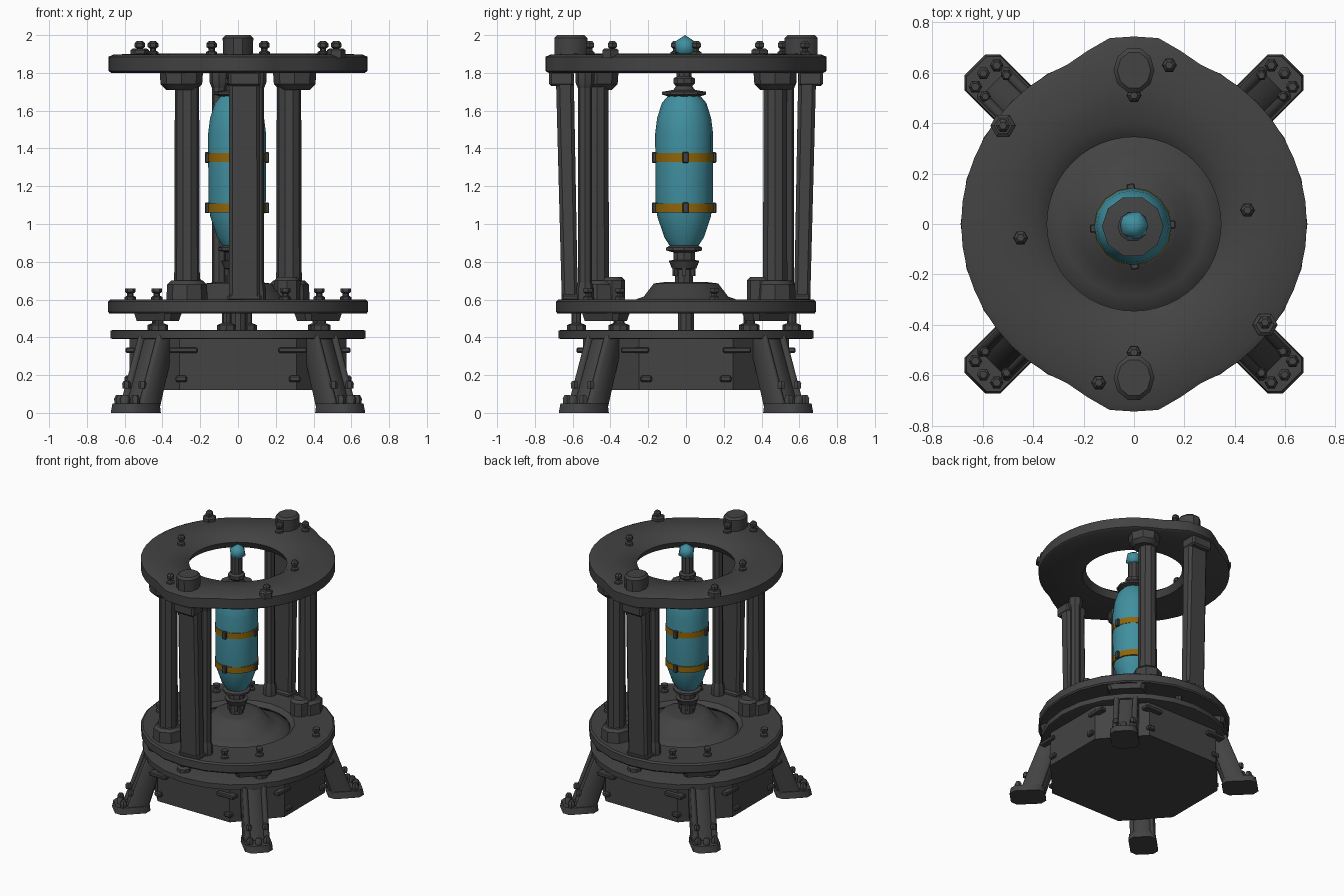
import bpy, bmesh, math
from mathutils import Matrix, Vector

if "Cube" in bpy.data.objects:
    bpy.data.objects.remove(bpy.data.objects["Cube"])


def material(name, rgb):
    m = bpy.data.materials.new(name)
    m.diffuse_color = (*rgb, 1)
    m.use_nodes = True
    m.node_tree.nodes["Principled BSDF"].inputs["Base Color"].default_value = m.diffuse_color
    return m


IRON = material("dark iron", (0.056, 0.056, 0.056))
TEAL = material("teal enamel", (0.052, 0.275, 0.35))
OCHRE = material("ochre band", (0.28, 0.13, 0.003))


def finish(name, bm, mat=IRON, smooth=35):
    bmesh.ops.recalc_face_normals(bm, faces=bm.faces)
    me = bpy.data.meshes.new(name)
    bm.to_mesh(me)
    bm.free()
    me.materials.append(mat)
    ob = bpy.data.objects.new(name, me)
    bpy.context.collection.objects.link(ob)
    if smooth:
        bpy.ops.object.select_all(action='DESELECT')
        ob.select_set(True)
        bpy.context.view_layer.objects.active = ob
        bpy.ops.object.shade_smooth_by_angle(angle=math.radians(smooth))
    return ob


def lathe(bm, profile, segs, at=(0, 0, 0), ring=False, bulge=None, turn=0.0):
    """Revolve (radius, z) points; ring=True closes the profile on itself."""
    rows = []
    for k in range(segs):
        a = 2 * math.pi * k / segs + turn
        row = []
        for r, z in profile:
            if bulge:
                r = bulge(a, r)
            row.append(bm.verts.new((at[0] + r * math.cos(a), at[1] + r * math.sin(a), at[2] + z)))
        rows.append(row)
    n = len(profile)
    for k in range(segs):
        a, b = rows[k], rows[(k + 1) % segs]
        for i in range(n if ring else n - 1):
            j = (i + 1) % n
            bm.faces.new((a[i], b[i], b[j], a[j]))
    if not ring:
        bm.faces.new([r[0] for r in rows])
        bm.faces.new([r[-1] for r in rows])


def box(bm, at, size, angle=0.0, bevel=0.0):
    m = Matrix.Translation(at) @ Matrix.Rotation(angle, 4, 'Z') @ Matrix.Diagonal((*size, 1))
    vs = bmesh.ops.create_cube(bm, size=1, matrix=m)["verts"]
    if bevel:
        es = list({e for v in vs for e in v.link_edges})
        bmesh.ops.bevel(bm, geom=es, offset=bevel, segments=1, affect='EDGES')


def beam(bm, low, high, size_low, size_high, angle=0.0, cut=0.2):
    """Four-sided bar with chamfered corners between two centres."""
    loops = []
    rot = Matrix.Rotation(angle, 3, 'Z')
    for c, (w, d) in ((low, size_low), (high, size_high)):
        x, y, k = w / 2, d / 2, min(w, d) * cut
        pts = [(x, y - k), (x - k, y), (k - x, y), (-x, y - k),
               (-x, k - y), (k - x, -y), (x - k, -y), (x, k - y)]
        loops.append([bm.verts.new(Vector(c) + rot @ Vector((p[0], p[1], 0))) for p in pts])
    a, b = loops
    for i in range(8):
        bm.faces.new((a[i], a[(i + 1) % 8], b[(i + 1) % 8], b[i]))
    bm.faces.new(a)
    bm.faces.new(b)


# Drum under the plates: eight flats
bm = bmesh.new()
quarter = [(0.575, 0.25), (0.31, 0.545)]
corners = (quarter + [(-x, y) for x, y in reversed(quarter)]
           + [(-x, -y) for x, y in quarter] + [(x, -y) for x, y in reversed(quarter)])
f = bm.faces.new([bm.verts.new((x, y, 0.12)) for x, y in corners])
up = bmesh.ops.extrude_face_region(bm, geom=[f])["geom"]
bmesh.ops.translate(bm, vec=(0, 0, 0.29), verts=[v for v in up if isinstance(v, bmesh.types.BMVert)])
finish("base_drum", bm, smooth=0)

# Pins and studs on the drum sides
bm = bmesh.new()
for s in (-1, 1):
    for t in (-1, 1):
        box(bm, (s * 0.29, t * 0.55, 0.332), (0.15, 0.06, 0.028), 0, 0.006)
        box(bm, (s * 0.30, t * 0.545, 0.18), (0.06, 0.04, 0.035), 0, 0.008)
        box(bm, (t * 0.57, s * 0.27, 0.332), (0.05, 0.15, 0.028), 0, 0.006)
        box(bm, (t * 0.58, s * 0.21, 0.18), (0.04, 0.06, 0.035), 0, 0.008)
finish("drum_pins", bm)

# Lower plate
bm = bmesh.new()
lathe(bm, [(0.66, 0.39), (0.675, 0.395), (0.675, 0.435), (0.66, 0.44)], 24)
finish("lower_plate", bm)

# Upper plate with open middle
bm = bmesh.new()
lathe(bm, [(0.40, 0.525), (0.68, 0.525), (0.688, 0.535), (0.688, 0.59),
           (0.675, 0.60), (0.40, 0.60), (0.37, 0.57)], 24, ring=True)
finish("upper_plate", bm)

# Dome in the middle of the upper plate
bm = bmesh.new()
lathe(bm, [(0.39, 0.53), (0.37, 0.57), (0.29, 0.595), (0.23, 0.615), (0.175, 0.685), (0.12, 0.692)], 14)
finish("centre_dome", bm, smooth=70)

# Spacers and pads between the plates
bm = bmesh.new()
lathe(bm, [(0.045, 0.44), (0.045, 0.54)], 10)
for x, y in [(-0.42, -0.36), (0.42, 0.34), (0.44, -0.35), (-0.43, 0.33), (-0.06, -0.58), (0.05, 0.56)]:
    lathe(bm, [(0.05, 0.43), (0.05, 0.465), (0.025, 0.475), (0.025, 0.53)], 8, (x, y, 0))
for i in range(4):
    a = math.pi / 4 + i * math.pi / 2
    x, y = 0.6 * math.cos(a), 0.6 * math.sin(a)
    beam(bm, (x, y, 0.487), (x, y, 0.53), (0.11, 0.25), (0.13, 0.28), a)
finish("plate_spacers", bm)

# Four splayed legs with raised rails, feet and studs
for i in range(4):
    a = math.pi / 4 + i * math.pi / 2
    d = Vector((math.cos(a), math.sin(a), 0))
    side = Vector((-d.y, d.x, 0))
    bm = bmesh.new()
    low, high = d * 0.725 + Vector((0, 0, 0.03)), d * 0.595 + Vector((0, 0, 0.41))
    beam(bm, low - d * 0.005, high - d * 0.005, (0.15, 0.175), (0.13, 0.16), a, 0.3)
    for s in (-1, 1):
        off = side * s * 0.068 + d * 0.01
        beam(bm, low + off, high + off, (0.15, 0.04), (0.13, 0.04), a, 0.3)
    beam(bm, d * 0.765, d * 0.763 + Vector((0, 0, 0.05)), (0.255, 0.20), (0.24, 0.19), a, 0.2)
    for s in (-1, 1):
        lathe(bm, [(0.024, -0.02), (0.027, 0.005), (0.016, 0.025)], 6, d * 0.83 + side * s * 0.06 + Vector((0, 0, 0.07)))
        lathe(bm, [(0.020, -0.02), (0.023, 0.005), (0.014, 0.02)], 6, d * 0.775 + side * s * 0.06 + Vector((0, 0, 0.15)))
    lathe(bm, [(0.026, -0.04), (0.026, 0.01), (0.015, 0.025)], 6, d * 0.845 + Vector((0, 0, 0.07)))
    finish(f"leg_{i + 1}", bm, smooth=50)

# Columns, arranged with half-turn symmetry
for s, tag in ((1, "front"), (-1, "back")):
    bm = bmesh.new()
    beam(bm, (s * 0.035, s * -0.615, 0.59), (s * 0.035, s * -0.642, 1.81), (0.165, 0.085), (0.165, 0.095))
    box(bm, (s * 0.035, s * -0.66, 1.77), (0.17, 0.13, 0.08), 0, 0.012)
    box(bm, (s * 0.035, s * -0.61, 0.61), (0.18, 0.10, 0.04), 0, 0.012)
    finish(f"{tag}_wide_column", bm, smooth=25)

    bm = bmesh.new()
    x, y = s * -0.27, s * -0.472
    lathe(bm, [(0.068, 0.59), (0.066, 1.2), (0.064, 1.81)], 10, (x, y, 0))
    lathe(bm, [(0.11, 0.59), (0.105, 0.68), (0.085, 0.70)], 8, (x, y, 0))
    lathe(bm, [(0.08, 1.71), (0.11, 1.74), (0.115, 1.81)], 8, (x - s * 0.03, y, 0))
    lathe(bm, [(0.07, 0.59), (0.07, 0.70), (0.05, 0.72)], 8, (x + s * 0.01, y + s * 0.08, 0))
    finish(f"{tag}_round_column", bm)

    bm = bmesh.new()
    x, y = s * 0.10, s * -0.535
    lathe(bm, [(0.038, 0.59), (0.038, 1.81)], 8, (x, y, 0))
    lathe(bm, [(0.05, 0.59), (0.047, 0.66), (0.038, 0.69)], 8, (x, y, 0))
    lathe(bm, [(0.038, 1.72), (0.05, 1.75), (0.05, 1.81)], 8, (x, y, 0))
    finish(f"{tag}_thin_column", bm)


# Top ring with a lobe at front and back
def lobes(a, r):
    if r < 0.5:
        return r
    off = math.acos(min(1, abs(math.sin(a))))
    t = max(0, min(1, (math.radians(21) - off) / math.radians(13)))
    return r + 0.058 * t * t * (3 - 2 * t)


bm = bmesh.new()
lathe(bm, [(0.37, 1.80), (0.67, 1.80), (0.686, 1.81), (0.686, 1.885), (0.66, 1.897),
           (0.52, 1.902), (0.40, 1.89), (0.345, 1.85)], 48, ring=True, bulge=lobes)
finish("top_ring", bm, smooth=50)

# Knobs on the ring lobes
for s, tag in ((1, "back"), (-1, "front")):
    bm = bmesh.new()
    lathe(bm, [(0.09, 1.88), (0.092, 1.985), (0.075, 2.0)], 10, (0, s * 0.61, 0))
    bmesh.ops.scale(bm, vec=(0.88, 1, 1), verts=bm.verts)
    finish(f"{tag}_knob", bm)

# Bolts on the ring and the upper plate
bm = bmesh.new()
bolt = [(0.03, -0.01), (0.03, 0.015), (0.017, 0.022), (0.017, 0.035), (0.028, 0.042), (0.028, 0.06), (0.015, 0.075)]
for x, y in [(-0.45, -0.055), (0.14, 0.63), (-0.52, 0.39), (0, 0.51)]:
    for s in (-1, 1):
        lathe(bm, bolt, 6, (s * x, s * y, 1.895))
for x, y in [(-0.52, 0.39), (0.52, -0.40)]:
    lathe(bm, [(0.05, 1.88), (0.05, 1.92), (0.035, 1.93)], 6, (x, y, 0))
finish("ring_bolts", bm)

bm = bmesh.new()
for x, y in [(-0.57, -0.15), (0.43, -0.35), (0.25, -0.52)]:
    for s in (-1, 1):
        lathe(bm, bolt[:-1], 6, (s * x, s * y, 0.598))
finish("plate_bolts", bm)

# Hanging capsule on the centre line
C = (-0.005, -0.01, 0)
bm = bmesh.new()
lathe(bm, [(0.07, 0.875), (0.105, 0.93), (0.142, 1.04), (0.152, 1.12), (0.153, 1.48), (0.143, 1.56),
           (0.118, 1.64), (0.08, 1.685)], 16, C)
finish("capsule", bm, TEAL, 50)

# Bands around the capsule and their clips
bands = bmesh.new()
clips = bmesh.new()
for z in (1.085, 1.352):
    lathe(bands, [(0.135, z - 0.023), (0.156, z - 0.023), (0.156, z + 0.023), (0.135, z + 0.023)], 16, C, ring=True)
    for k in range(4):
        a = k * math.pi / 2 + 0.05
        box(clips, (C[0] + 0.157 * math.cos(a), C[1] + 0.157 * math.sin(a), z), (0.026, 0.032, 0.056), a, 0.004)
finish("capsule_bands", bands, OCHRE)
finish("band_clips", clips)

# Stem and collars below and above the capsule
bm = bmesh.new()
lathe(bm, [(0.05, 0.68), (0.05, 0.76), (0.068, 0.765), (0.085, 0.805), (0.06, 0.81), (0.06, 0.85),
           (0.10, 0.86), (0.10, 0.875), (0.07, 0.89)], 10, C)
for k in range(6):
    a = k * math.pi / 3
    box(bm, (C[0] + 0.055 * math.cos(a), C[1] + 0.055 * math.sin(a), 0.75), (0.02, 0.02, 0.05), a)
finish("lower_stem", bm)
bm = bmesh.new()
lathe(bm, [(0.08, 1.66), (0.085, 1.675), (0.122, 1.685), (0.122, 1.70), (0.06, 1.71), (0.045, 1.73),
           (0.06, 1.745), (0.06, 1.77), (0.042, 1.78), (0.042, 1.92)], 10, C)
finish("upper_stem", bm)

# Faceted ball on top
bm = bmesh.new()
bmesh.ops.create_icosphere(bm, subdivisions=1, radius=0.063, matrix=Matrix.Translation((0, -0.005, 1.937)))
finish("top_ball", bm, TEAL, 45)
